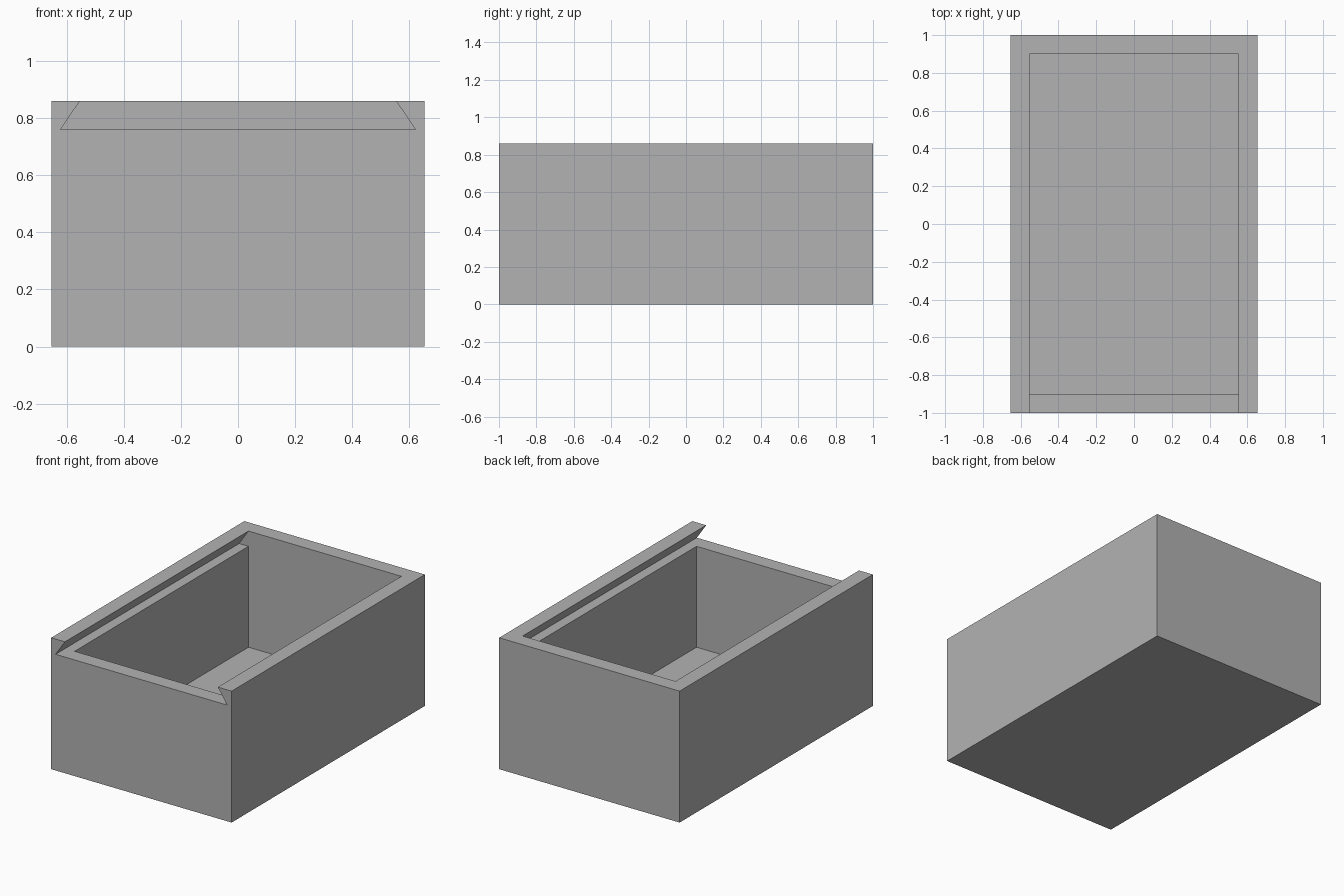
import bpy
import bmesh

cube = bpy.data.objects.get("Cube")
if cube:
    bpy.data.objects.remove(cube, do_unlink=True)

HALF_X, HALF_Y, HEIGHT = 0.654, 1.0, 0.861
WALL = 0.1
LEDGE = HEIGHT - WALL            # height of the groove floor
INNER_X, INNER_Y = HALF_X - WALL, HALF_Y - WALL
GROOVE_X = 0.622                 # half width of the groove at its floor

grey = bpy.data.materials.new("grey")
grey.use_nodes = True
grey.diffuse_color = (0.448, 0.448, 0.448, 1)
grey.node_tree.nodes["Principled BSDF"].inputs["Base Color"].default_value = grey.diffuse_color


def prism(name, bottom, top, z0, z1, y0, y1):
    """Extrude a symmetric trapezoid (half widths bottom and top) along y."""
    bm = bmesh.new()
    profile = [(-bottom, z0), (bottom, z0), (top, z1), (-top, z1)]
    face = bm.faces.new([bm.verts.new((x, y0, z)) for x, z in profile])
    ext = bmesh.ops.extrude_face_region(bm, geom=[face])
    moved = [v for v in ext["geom"] if isinstance(v, bmesh.types.BMVert)]
    bmesh.ops.translate(bm, vec=(0, y1 - y0, 0), verts=moved)
    bmesh.ops.recalc_face_normals(bm, faces=bm.faces)
    mesh = bpy.data.meshes.new(name)
    bm.to_mesh(mesh)
    bm.free()
    mesh.materials.append(grey)
    obj = bpy.data.objects.new(name, mesh)
    bpy.context.collection.objects.link(obj)
    return obj


def cut(target, cutter):
    """Subtract the cutter, then remove it."""
    mod = target.modifiers.new(cutter.name, "BOOLEAN")
    mod.operation = "DIFFERENCE"
    mod.solver = "EXACT"
    mod.object = cutter
    bpy.context.view_layer.objects.active = target
    bpy.ops.object.modifier_apply(modifier=mod.name)
    bpy.data.objects.remove(cutter, do_unlink=True)


# Box body
box = prism("box_body", HALF_X, HALF_X, 0, HEIGHT, -HALF_Y, HALF_Y)

# Dovetail groove for a sliding lid, open at the front
narrowing = GROOVE_X - INNER_X
cut(box, prism("lid_groove", GROOVE_X, INNER_X - narrowing,
               LEDGE, HEIGHT + WALL, -HALF_Y - WALL, INNER_Y))

# Storage cavity, rising into the groove
cut(box, prism("cavity", INNER_X, INNER_X, WALL, LEDGE + WALL / 3, -INNER_Y, INNER_Y))
